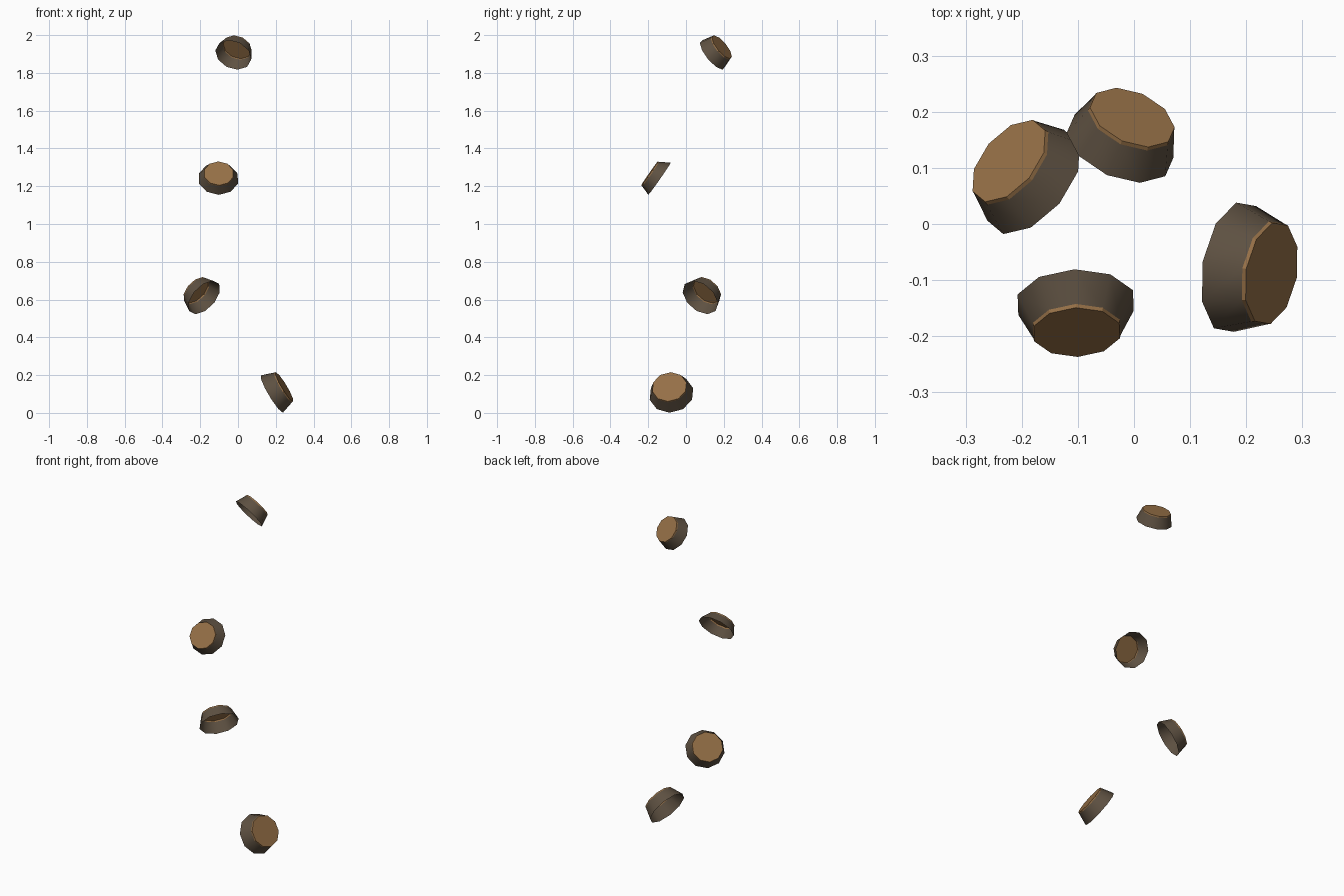
import bpy, bmesh, math
from mathutils import Vector

if "Cube" in bpy.data.objects:
    bpy.data.objects.remove(bpy.data.objects["Cube"])


def material(name, rgb):
    m = bpy.data.materials.new(name)
    m.diffuse_color = (*rgb, 1)
    m.use_nodes = True
    m.node_tree.nodes["Principled BSDF"].inputs["Base Color"].default_value = m.diffuse_color
    return m


BARK = material("dark bark", (0.112, 0.082, 0.054))
WOOD = material("cut wood", (0.30, 0.16, 0.062))
SIDES = 10


def ring(bm, centre, normal, radius):
    """Ring of vertices across the given axis, starting at its steepest direction."""
    u = Vector((0, 0, 1)).cross(normal).normalized()
    v = normal.cross(u)
    verts = []
    for i in range(SIDES):
        a = 2 * math.pi * i / SIDES
        verts.append(bm.verts.new(centre + radius * (v * math.cos(a) + u * 1.04 * -math.sin(a))))
    return verts[::-1]


def bridge(bm, low, high):
    for i in range(SIDES):
        j = (i + 1) % SIDES
        bm.faces.new((low[i], low[j], high[j], high[i])).smooth = True


def finish(bm, name, mat):
    mesh = bpy.data.meshes.new(name)
    bm.to_mesh(mesh)
    bm.free()
    mesh.materials.append(mat)
    bpy.context.collection.objects.link(bpy.data.objects.new(name, mesh))


def stub(name, base, base_r, end, end_r, normal):
    base, end, n = Vector(base), Vector(end), Vector(normal).normalized()
    rim = end - n * 0.007

    # tapered bark collar, open where it meets the trunk
    bm = bmesh.new()
    bridge(bm, ring(bm, base, n, base_r), ring(bm, rim, n, end_r * 1.02))
    finish(bm, name + "_bark", BARK)

    # cut face with a thin raised edge
    bm = bmesh.new()
    low, high = ring(bm, rim, n, end_r * 1.02), ring(bm, end, n, end_r)
    bridge(bm, low, high)
    bm.faces.new(high)
    for f in bm.faces:
        f.smooth = False
    finish(bm, name + "_cut_face", WOOD)


# four cut branch stubs, spiralling upward
stub("lowest_stub", (0.18, -0.077, 0.10), 0.115, (0.245, -0.088, 0.138), 0.09, (0.85, -0.15, 0.51))
stub("lower_stub", (-0.179, 0.075, 0.611), 0.107, (-0.223, 0.1125, 0.65), 0.084, (-0.63, 0.53, 0.56))
stub("upper_stub", (-0.104, -0.14, 1.24), 0.104, (-0.102, -0.193, 1.268), 0.077, (0.03, -0.82, 0.57))
stub("top_stub", (-0.025, 0.14, 1.895), 0.097, (-0.003, 0.19, 1.937), 0.077, (0.32, 0.73, 0.59))
